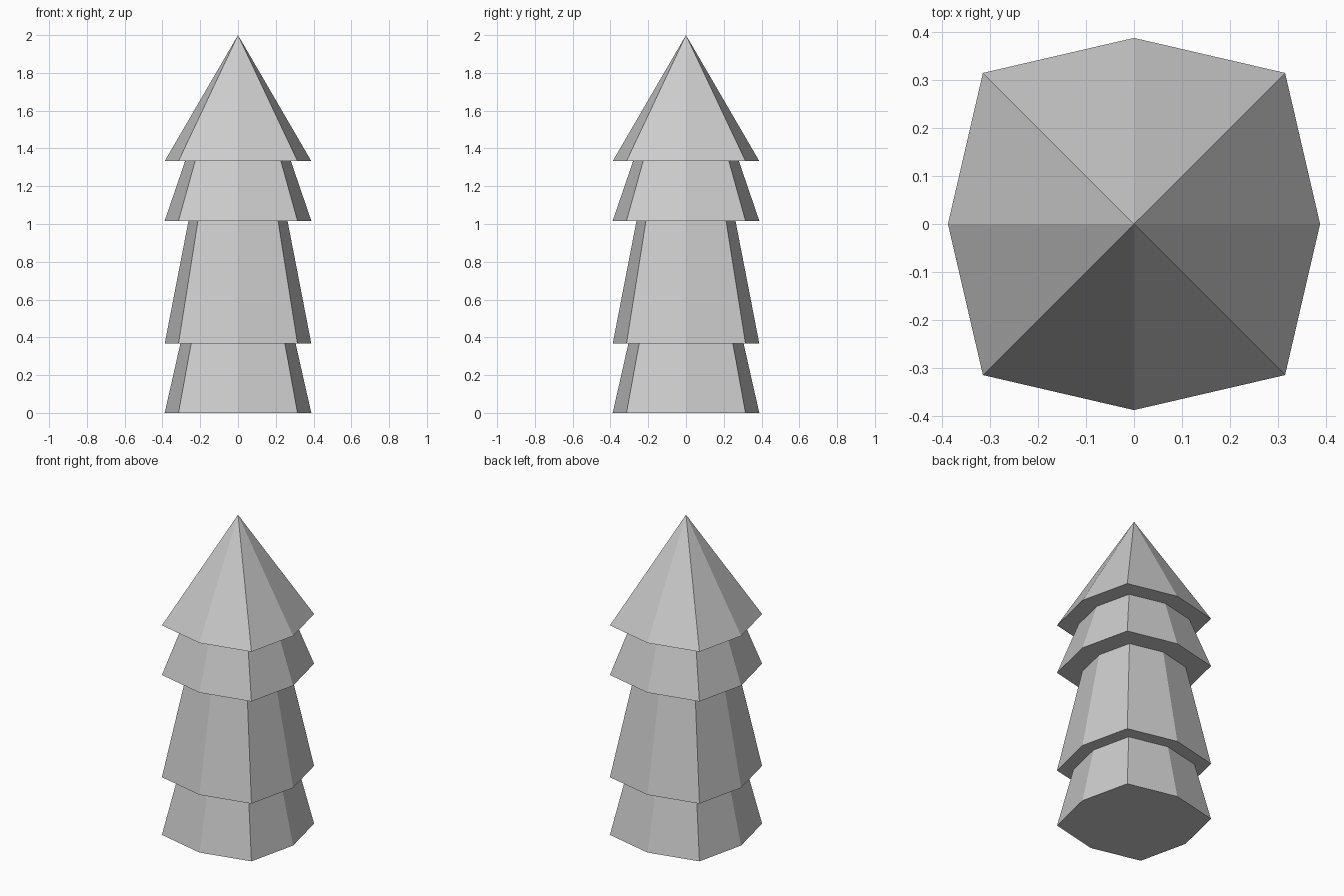
import bpy, bmesh, math

cube = bpy.data.objects.get("Cube")
if cube:
    bpy.data.objects.remove(cube, do_unlink=True)

grey = bpy.data.materials.new("light_grey")
grey.use_nodes = True
colour = (0.6, 0.6, 0.6, 1)
grey.diffuse_color = colour
grey.node_tree.nodes["Principled BSDF"].inputs["Base Color"].default_value = colour

SIDE, CORNER = 0.388, 0.315  # side-point radius and corner offset of the base


def ring(bm, z, side, corner):
    """Eight points: side points on the axes, corners on the diagonals."""
    pts = []
    for i in range(8):
        r = corner * math.sqrt(2) if i % 2 else side
        a = i * math.pi / 4
        pts.append(bm.verts.new((r * math.cos(a), r * math.sin(a), z)))
    return pts


def tier(name, z0, z1, side=0, corner=0):
    """A flared eight-sided tier; it ends in a point when side is zero."""
    bm = bmesh.new()
    low = ring(bm, z0, SIDE, CORNER)
    bm.faces.new(low[::-1])
    if side:
        high = ring(bm, z1, side, corner)
        bm.faces.new(high)
    else:
        high = [bm.verts.new((0, 0, z1))] * 8
    for i in range(8):
        j = (i + 1) % 8
        loop = [low[i], low[j], high[j], high[i]]
        bm.faces.new(loop if side else loop[:3])
    mesh = bpy.data.meshes.new(name)
    bm.to_mesh(mesh)
    bm.free()
    mesh.materials.append(grey)
    bpy.context.collection.objects.link(bpy.data.objects.new(name, mesh))


# Stacked tiers from the ground up
tier("bottom_tier", 0, 0.367, 0.305, 0.248)
tier("long_tier", 0.367, 1.017, 0.262, 0.212)
tier("short_tier", 1.017, 1.333, 0.28, 0.227)
tier("pointed_top", 1.333, 2)
